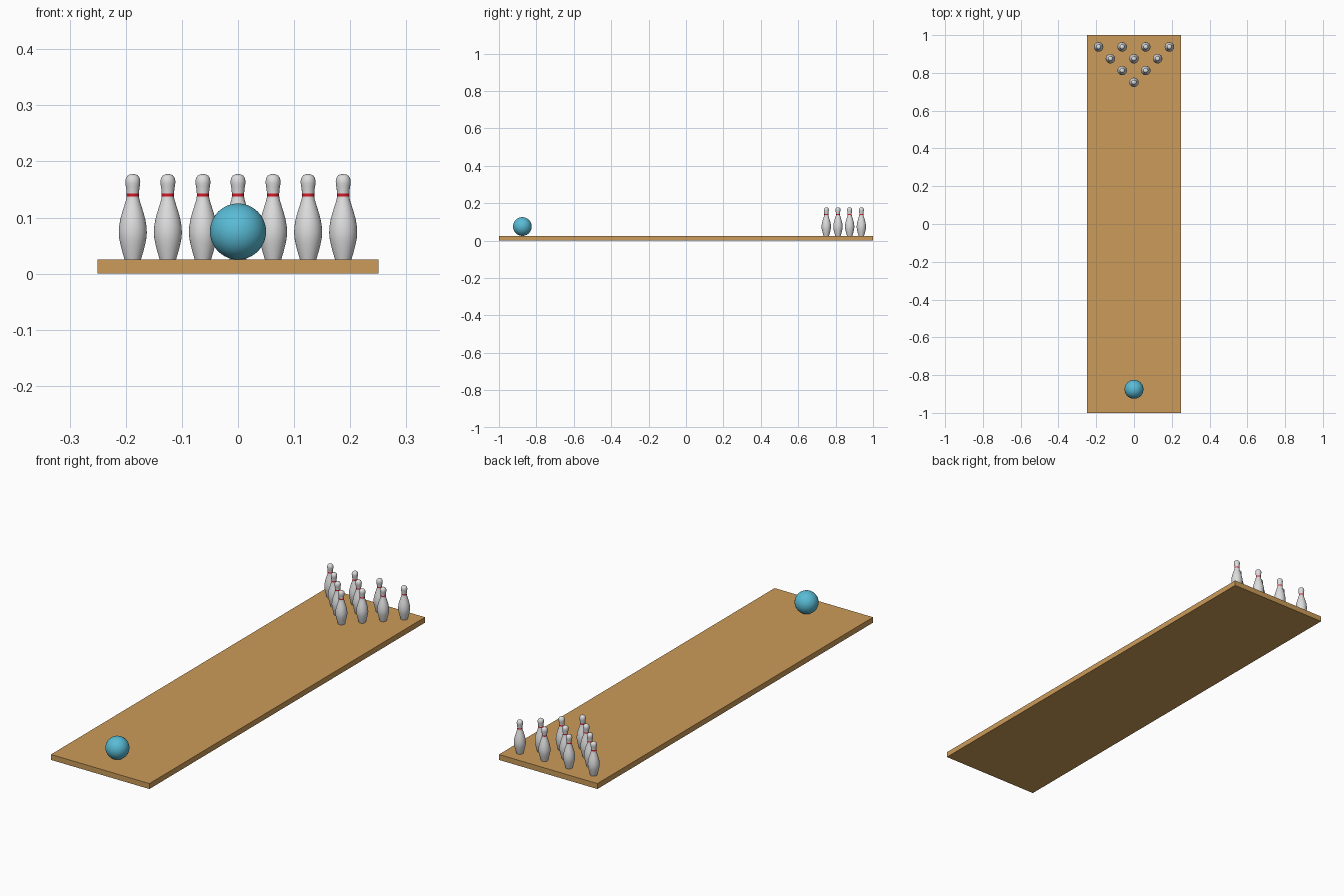
import bpy, bmesh, math

if "Cube" in bpy.data.objects:
    bpy.data.objects.remove(bpy.data.objects["Cube"])


def material(name, rgb):
    m = bpy.data.materials.new(name)
    m.diffuse_color = (*rgb, 1)
    m.use_nodes = True
    m.node_tree.nodes["Principled BSDF"].inputs["Base Color"].default_value = m.diffuse_color
    return m


WOOD = material("lane_wood", (0.60, 0.33, 0.10))
WHITE = material("pin_white", (0.72, 0.72, 0.72))
RED = material("stripe_red", (0.65, 0.01, 0.02))
BLUE = material("ball_blue", (0.10, 0.50, 0.67))
TOP = 0.025  # lane surface height

# Lane: one flat board
bpy.ops.mesh.primitive_cube_add(size=1, location=(0, 0, TOP / 2))
lane = bpy.context.object
lane.name = "lane"
lane.scale = (0.5, 2, TOP)
lane.data.materials.append(WOOD)

# Ball resting at the front end
bpy.ops.mesh.primitive_uv_sphere_add(segments=48, ring_count=24, radius=0.05,
                                     location=(0, -0.875, TOP + 0.05))
ball = bpy.context.object
ball.name = "ball"
ball.data.materials.append(BLUE)
bpy.ops.object.shade_smooth()

# Pin profile: (radius, height above lane)
PROFILE = [(0, 0), (0.0145, 0), (0.0160, 0.005), (0.0190, 0.015), (0.0220, 0.027),
           (0.0242, 0.038), (0.0250, 0.048), (0.0243, 0.060), (0.0222, 0.072),
           (0.0190, 0.084), (0.0155, 0.095), (0.0127, 0.104), (0.0113, 0.1095),
           (0.0110, 0.1125), (0.0109, 0.1175), (0.0113, 0.123), (0.0123, 0.130),
           (0.0132, 0.136), (0.0133, 0.140), (0.0122, 0.1455), (0.0095, 0.1495),
           (0.0055, 0.1518), (0, 0.1525)]
STRIPES = ((0.1095, 0.1105), (0.1125, 0.1175))


def pin_mesh(sides=32):
    bm = bmesh.new()
    verts = [bm.verts.new((r, 0, z)) for r, z in PROFILE]
    edges = [bm.edges.new(pair) for pair in zip(verts, verts[1:])]
    bmesh.ops.spin(bm, geom=verts + edges, cent=(0, 0, 0), axis=(0, 0, 1),
                   angle=math.tau, steps=sides, use_duplicate=False)
    bmesh.ops.remove_doubles(bm, verts=bm.verts, dist=0.00005)
    bmesh.ops.recalc_face_normals(bm, faces=bm.faces)
    # Red neck stripe chosen by height
    for f in bm.faces:
        z = f.calc_center_median().z
        f.material_index = int(STRIPES[1][0] < z < STRIPES[1][1])
    mesh = bpy.data.meshes.new("pin")
    bm.to_mesh(mesh)
    bm.free()
    mesh.materials.append(WHITE)
    mesh.materials.append(RED)
    return mesh


# Ten pins in a triangle, one at the front and four at the back
mesh = pin_mesh()
for row in range(4):
    for i in range(row + 1):
        pin = bpy.data.objects.new(f"pin_{row + 1}_{i + 1}", mesh)
        pin.location = ((i - row / 2) * 0.125, 0.75 + row * 0.0625, TOP)
        bpy.context.collection.objects.link(pin)
        bpy.ops.object.select_all(action='DESELECT')
        pin.select_set(True)
        bpy.context.view_layer.objects.active = pin
bpy.ops.object.shade_smooth_by_angle(angle=math.radians(40))
